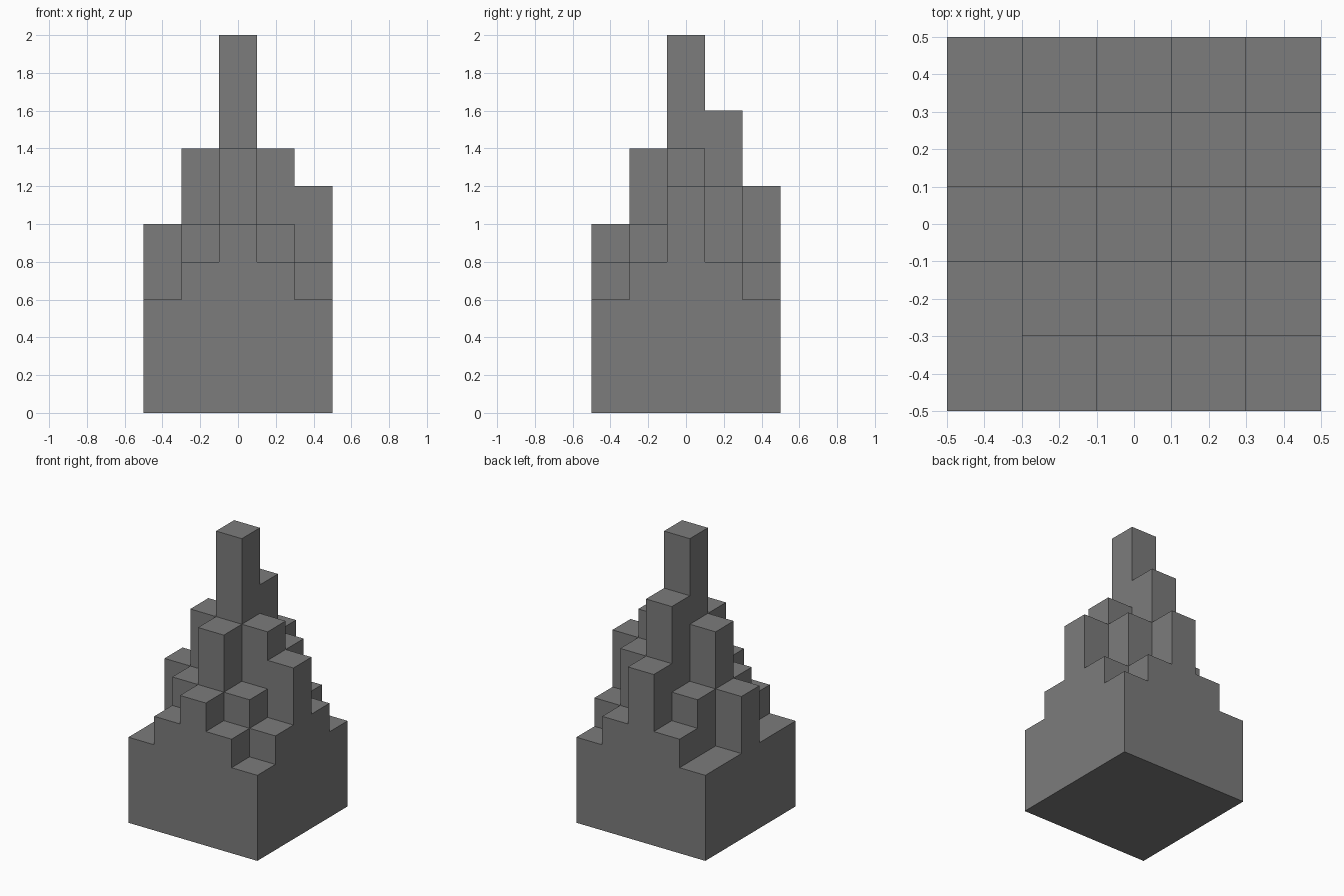
import bpy
import bmesh
from mathutils import Vector

cube = bpy.data.objects.get("Cube")
if cube:
    bpy.data.objects.remove(cube, do_unlink=True)

STEP = 0.2
# Column heights in steps: rows run front to back, entries from -x to +x
HEIGHTS = [
    [3, 4, 5, 4, 3],
    [3, 5, 7, 5, 4],
    [5, 7, 10, 7, 6],
    [3, 5, 8, 6, 4],
    [3, 4, 6, 4, 3],
]
SIZE = len(HEIGHTS)


def height(i, j):
    inside = 0 <= i < SIZE and 0 <= j < SIZE
    return HEIGHTS[j][i] if inside else 0


def add_square(bm, centre, normal):
    """One step-sized square facing along the given axis direction."""
    u = Vector((normal.y, normal.z, normal.x))
    v = normal.cross(u)
    corners = [(-u - v), (u - v), (u + v), (-u + v)]
    bm.faces.new([bm.verts.new((centre + c / 2) * STEP) for c in corners])


# Single closed shell: tops, undersides and only the exposed walls
bm = bmesh.new()
up = Vector((0, 0, 1))
sides = [Vector(d) for d in ((1, 0, 0), (-1, 0, 0), (0, 1, 0), (0, -1, 0))]
for j in range(SIZE):
    for i in range(SIZE):
        base = Vector((i - SIZE // 2, j - SIZE // 2, 0))
        top = height(i, j)
        add_square(bm, base + up * top, up)
        add_square(bm, base, -up)
        for side in sides:
            lower = height(i + int(side.x), j + int(side.y))
            for level in range(lower, top):
                add_square(bm, base + side / 2 + up * (level + 0.5), side)

bmesh.ops.remove_doubles(bm, verts=bm.verts, dist=0.001)
mesh = bpy.data.meshes.new("stepped_tower")
bm.to_mesh(mesh)
bm.free()

# Plain grey material
grey = bpy.data.materials.new("stone grey")
grey.use_nodes = True
colour = (0.2, 0.2, 0.2, 1)
grey.diffuse_color = colour
bsdf = next(n for n in grey.node_tree.nodes if n.type == "BSDF_PRINCIPLED")
bsdf.inputs["Base Color"].default_value = colour
mesh.materials.append(grey)

tower = bpy.data.objects.new("stepped_tower", mesh)
bpy.context.collection.objects.link(tower)
